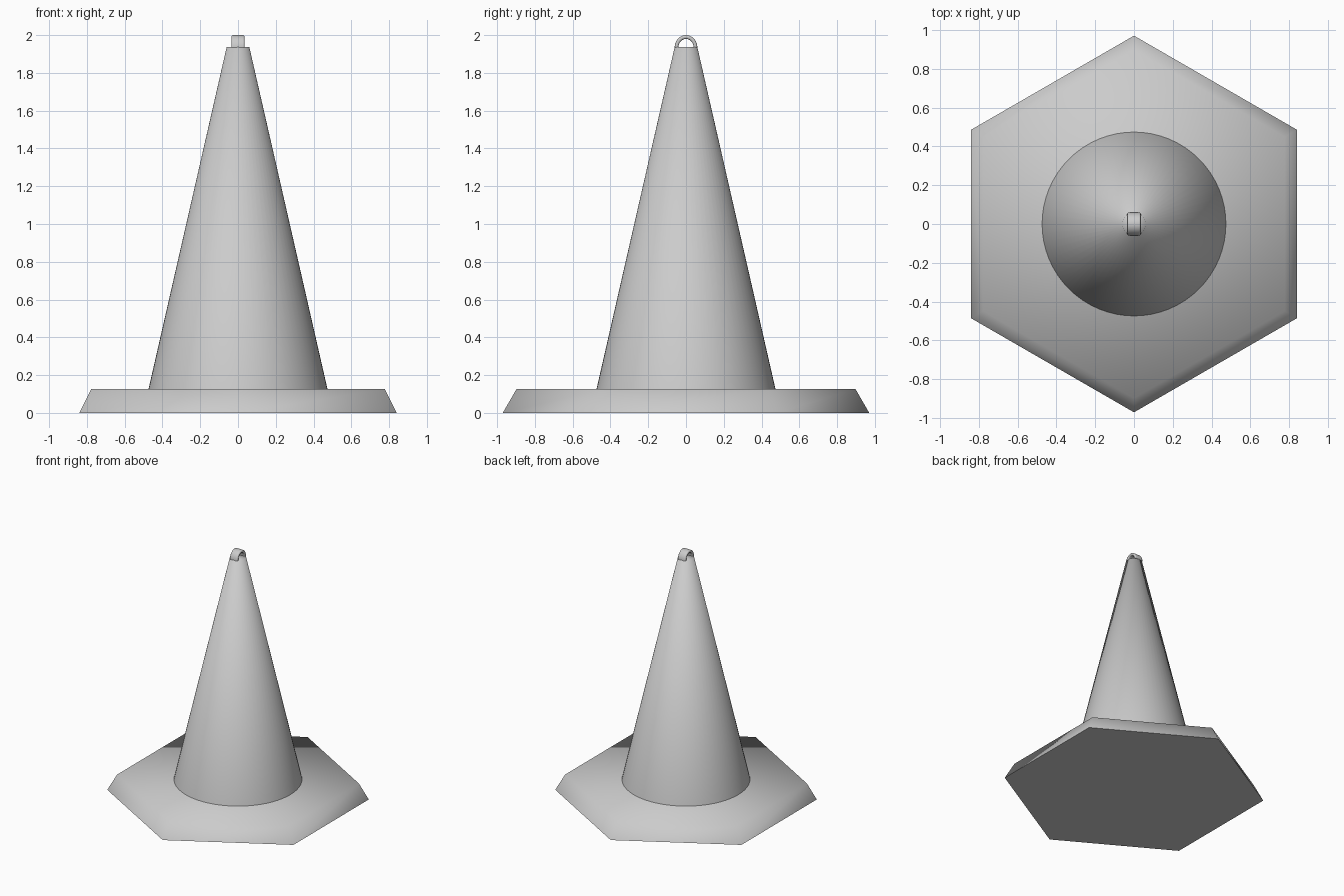
import bpy, bmesh
from math import pi, sin, cos, radians

if "Cube" in bpy.data.objects:
    bpy.data.objects.remove(bpy.data.objects["Cube"])


def finish(bm, name, angle):
    bmesh.ops.recalc_face_normals(bm, faces=bm.faces)
    mesh = bpy.data.meshes.new(name)
    bm.to_mesh(mesh)
    bm.free()
    obj = bpy.data.objects.new(name, mesh)
    bpy.context.collection.objects.link(obj)
    bpy.ops.object.select_all(action='DESELECT')
    obj.select_set(True)
    bpy.context.view_layer.objects.active = obj
    bpy.ops.object.shade_smooth_by_angle(angle=radians(angle))
    return obj


def ring(bm, n, r, z, start=0.0):
    return [bm.verts.new((r * cos(start + 2 * pi * i / n),
                          r * sin(start + 2 * pi * i / n), z)) for i in range(n)]


def bridge(bm, a, b, closed=True):
    n = len(a)
    for i in range(n if closed else n - 1):
        j = (i + 1) % n
        bm.faces.new((a[i], a[j], b[j], b[i]))


def frustum(name, n, r0, z0, r1, z1, angle, start=0.0):
    bm = bmesh.new()
    low, high = ring(bm, n, r0, z0, start), ring(bm, n, r1, z1, start)
    bridge(bm, low, high)
    bm.faces.new(low)
    bm.faces.new(high)
    return finish(bm, name, angle)


# Hexagonal base with sloping sides, corners on the y axis
frustum("base", 6, 0.97, 0.0, 0.897, 0.127, 80, pi / 2)

# Tapered cone body
frustum("cone", 64, 0.474, 0.125, 0.06, 1.937, 80)

# Carrying loop: rounded strap section swept over a half circle
bm = bmesh.new()
corner, half_w, half_t = 0.009, 0.035, 0.010
section = []
for k, (sx, sy) in enumerate(((1, 1), (-1, 1), (-1, -1), (1, -1))):
    for s in range(5):
        a = (k + s / 4) * pi / 2
        section.append((sx * (half_w - corner) + corner * cos(a),
                        sy * (half_t - corner) + corner * sin(a)))
steps, radius, height = 24, 0.05, 1.94
loops = []
for i in range(steps + 1):
    t = pi * i / steps
    loops.append([bm.verts.new((x, (radius + d) * cos(t),
                                height + (radius + d) * sin(t) - 0.006 * (1 - sin(t))))
                  for x, d in section])
for a, b in zip(loops, loops[1:]):
    bridge(bm, a, b)
bm.faces.new(loops[0])
bm.faces.new(loops[-1])
finish(bm, "top_loop", 50)
